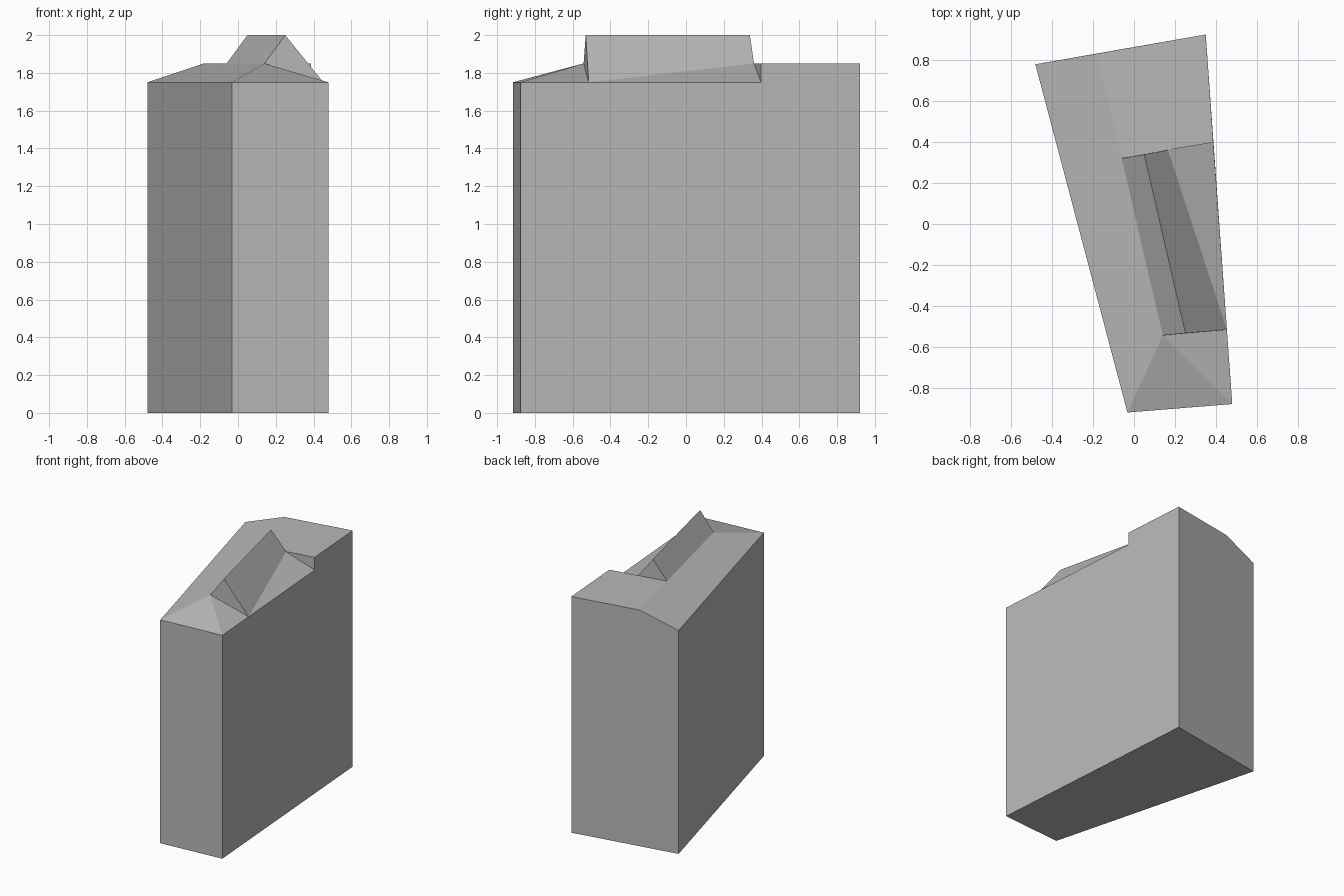
import bpy
import bmesh
from mathutils import Vector

cube = bpy.data.objects.get("Cube")
if cube:
    bpy.data.objects.remove(cube)

grey = bpy.data.materials.new("plain grey")
grey.use_nodes = True
shade = (0.48, 0.48, 0.48, 1)
grey.diffuse_color = shade
grey.node_tree.nodes["Principled BSDF"].inputs["Base Color"].default_value = shade

EAVE, DECK, RIDGE = 1.75, 1.85, 2.0

# Plan positions of the corners
front_right, front_left = (-0.032, -0.917), (0.478, -0.876)
back_left, back_right = (0.349, 0.922), (-0.48, 0.777)
edge_front, edge_back = (0.452, -0.515), (0.386, 0.397)
deck_front, deck_mid, deck_back = (0.14, -0.542), (-0.06, 0.32), (-0.18, 0.829)
notch = (0.165, 0.36)
ridge_front, ridge_back = (0.25, -0.531), (0.05, 0.338)


def at(plan, z):
    return (plan[0], plan[1], z)


def make_part(name, faces):
    """Join polygons at shared corners into one flat-shaded part."""
    bm = bmesh.new()
    corners = {}
    for face in faces:
        for p in face:
            if p not in corners:
                corners[p] = bm.verts.new(Vector(p))
        bm.faces.new([corners[p] for p in face])
    bm.normal_update()
    mesh = bpy.data.meshes.new(name)
    bm.to_mesh(mesh)
    bm.free()
    mesh.materials.append(grey)
    obj = bpy.data.objects.new(name, mesh)
    bpy.context.collection.objects.link(obj)
    return obj


# Roof corners at their heights
fr, fl, br = (at(p, EAVE) for p in (front_right, front_left, back_right))
ef, eb = at(edge_front, EAVE), at(edge_back, EAVE)
df, dm, db, bl, n, step = (at(p, DECK) for p in (
    deck_front, deck_mid, deck_back, back_left, notch, edge_back))
rf, rb = at(ridge_front, RIDGE), at(ridge_back, RIDGE)
base = [at(p, 0) for p in (front_right, front_left, back_left, back_right)]

# Walls and floor
make_part("building_walls", [
    base[::-1],
    [base[0], base[1], fl, fr],
    [base[1], base[2], bl, step, eb, ef, fl],
    [base[2], base[3], br, db, bl],
    [base[3], base[0], fr, br],
])

# Sloping side, front hip and flat rear deck
make_part("main_roof", [
    [fr, df, dm, db, br],
    [fr, fl, df],
    [fl, ef, df],
    [dm, n, step, bl, db],
    [n, eb, step],
])

# Raised gable with its long slope down to the left eave
make_part("roof_gable", [
    [df, rf, rb, dm],
    [df, ef, rf],
    [dm, rb, n],
    [rf, ef, rb],
    [ef, n, rb],
    [ef, eb, n],
])
